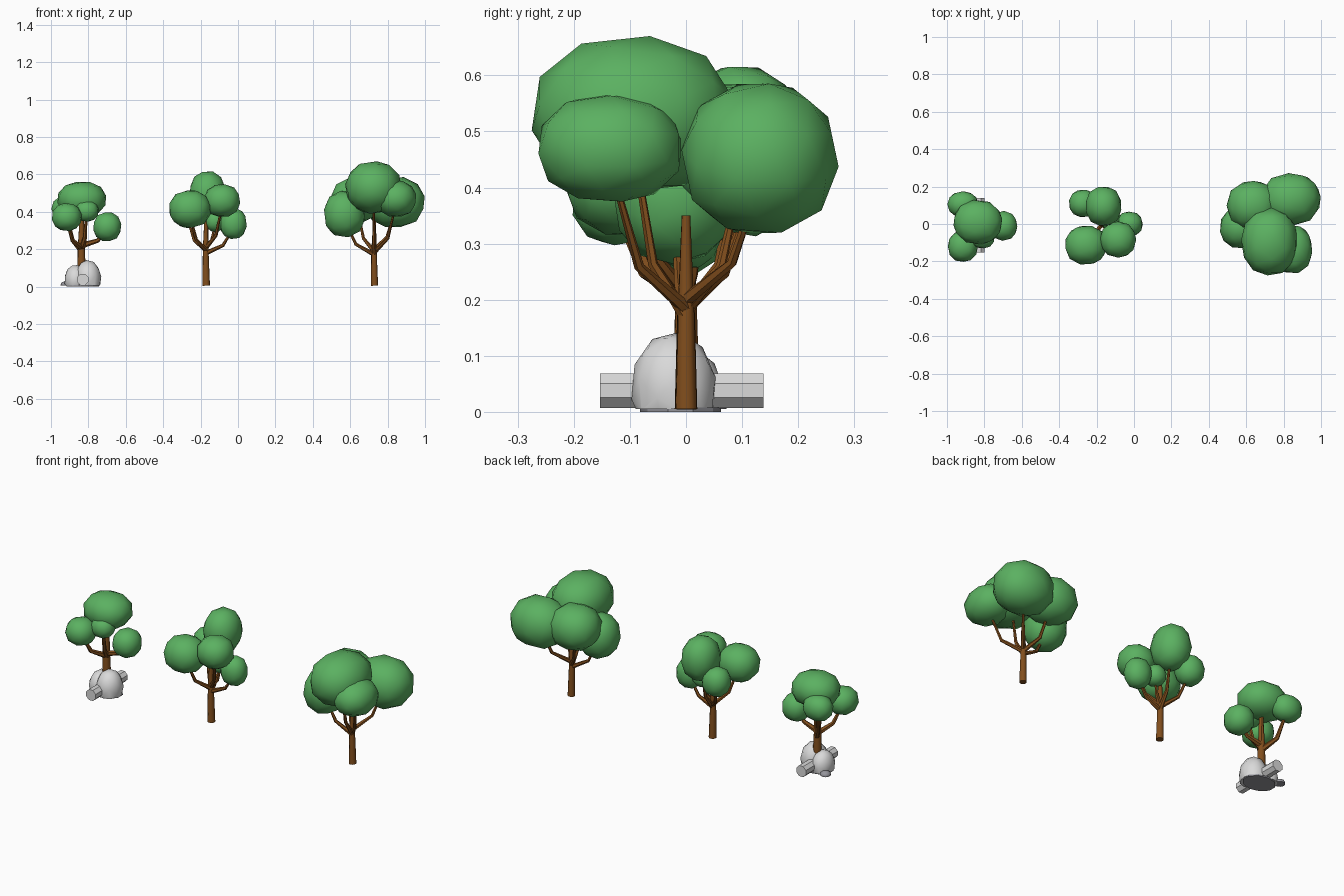
import bpy, bmesh, math, random
from mathutils import Vector, Matrix

random.seed(4)
if "Cube" in bpy.data.objects:
    bpy.data.objects.remove(bpy.data.objects["Cube"])


def material(name, rgb):
    m = bpy.data.materials.new(name)
    m.use_nodes = True
    m.diffuse_color = (*rgb, 1)
    m.node_tree.nodes["Principled BSDF"].inputs["Base Color"].default_value = (*rgb, 1)
    return m


LEAF = material("leaf green", (0.105, 0.44, 0.12))
BARK = material("bark brown", (0.22, 0.076, 0.012))
STONE = material("stone grey", (0.7, 0.7, 0.7))
SLATE = material("dark slate", (0.3, 0.3, 0.33))
GROUND = 0.005


def finish(bm, name, mat, angle):
    bmesh.ops.recalc_face_normals(bm, faces=bm.faces)
    me = bpy.data.meshes.new(name)
    bm.to_mesh(me)
    bm.free()
    me.materials.append(mat)
    ob = bpy.data.objects.new(name, me)
    bpy.context.collection.objects.link(ob)
    bpy.ops.object.select_all(action='DESELECT')
    ob.select_set(True)
    bpy.context.view_layer.objects.active = ob
    bpy.ops.object.shade_smooth_by_angle(angle=math.radians(angle))


def blob(name, centre, half, mat, power=0.91):
    """Low-poly, slightly boxy lump fitted to a box; anything below ground is cut flat."""
    bm = bmesh.new()
    bmesh.ops.create_icosphere(bm, subdivisions=2, radius=1)
    turn = Matrix.Rotation(random.uniform(0, 6), 3, 'Z') @ Matrix.Rotation(random.uniform(0, 3), 3, 'X')
    bmesh.ops.transform(bm, matrix=turn.to_4x4(), verts=bm.verts)
    for i in range(3):
        low = min(v.co[i] for v in bm.verts)
        high = max(v.co[i] for v in bm.verts)
        for v in bm.verts:
            t = 2 * (v.co[i] - low) / (high - low) - 1
            v.co[i] = centre[i] + half[i] * math.copysign(abs(t) ** power, t)
    if centre[2] - half[2] < GROUND:
        cut = bmesh.ops.bisect_plane(bm, geom=bm.verts[:] + bm.edges[:] + bm.faces[:],
                                     plane_co=(0, 0, GROUND), plane_no=(0, 0, 1), clear_inner=True)
        rim = [e for e in cut["geom_cut"] if isinstance(e, bmesh.types.BMEdge)]
        bmesh.ops.contextual_create(bm, geom=rim)
    finish(bm, name, mat, 50)


def tube(bm, points, radii, sides):
    """Tapered limb through a few points."""
    pts = [Vector(p) for p in points]
    rings = []
    for i, p in enumerate(pts):
        along = pts[min(i + 1, len(pts) - 1)] - pts[max(i - 1, 0)]
        side = along.cross(Vector((0.3, 1, 0))).normalized()
        other = along.cross(side).normalized()
        rings.append([bm.verts.new(p + radii[i] * (side * math.cos(a) + other * math.sin(a)))
                      for a in (2 * math.pi * k / sides for k in range(sides))])
    for a, b in zip(rings, rings[1:]):
        for k in range(sides):
            n = (k + 1) % sides
            bm.faces.new((a[k], a[n], b[n], b[k]))
    bm.faces.new(rings[0])
    bm.faces.new(rings[-1])


def tree(name, x, trunk_r, fork, top, clumps):
    """Trunk with one elbowed branch per leaf clump (centre, half size)."""
    bm = bmesh.new()
    tube(bm, [(x, 0, GROUND), (x - 0.003, 0, fork), (x, 0, top)],
         [trunk_r, trunk_r * 0.75, trunk_r * 0.4], 8)
    for i, (c, half) in enumerate(clumps):
        c = Vector(c)
        base = Vector((x, 0, fork - 0.02 + 0.015 * (i % 3)))
        elbow = base.lerp(c, 0.62)
        elbow.z = base.z + 0.26 * (c.z - base.z)
        tip = Vector((c.x, c.y, c.z - 0.3 * half[2]))
        tube(bm, [base, elbow, tip], [trunk_r * 0.62, trunk_r * 0.45, trunk_r * 0.25], 6)
        blob(f"{name}_leaves_{i + 1}", c, half, LEAF)
    finish(bm, name + "_trunk", BARK, 50)


# Small tree
tree("small_tree", -0.835, 0.026, 0.21, 0.4, [
    ((-0.835, 0.01, 0.467), (0.13, 0.118, 0.093)),
    ((-0.915, -0.12, 0.372), (0.08, 0.082, 0.075)),
    ((-0.699, -0.01, 0.32), (0.075, 0.08, 0.076)),
    ((-0.915, 0.105, 0.415), (0.083, 0.07, 0.07)),
    ((-0.81, -0.07, 0.405), (0.064, 0.06, 0.057))])

# Middle tree
tree("middle_tree", -0.17, 0.021, 0.2, 0.4, [
    ((-0.163, 0.095, 0.495), (0.095, 0.104, 0.12)),
    ((-0.257, -0.113, 0.415), (0.11, 0.103, 0.099)),
    ((-0.085, -0.083, 0.46), (0.097, 0.097, 0.087)),
    ((-0.025, 0.0, 0.337), (0.072, 0.066, 0.082)),
    ((-0.272, 0.11, 0.395), (0.075, 0.073, 0.082)),
    ((-0.122, 0.02, 0.35), (0.055, 0.055, 0.055))])

# Large tree
tree("large_tree", 0.73, 0.02, 0.19, 0.35, [
    ((0.725, -0.095, 0.53), (0.152, 0.18, 0.14)),
    ((0.845, -0.135, 0.47), (0.108, 0.128, 0.095)),
    ((0.838, 0.132, 0.452), (0.16, 0.14, 0.133)),
    ((0.57, -0.02, 0.388), (0.11, 0.11, 0.124)),
    ((0.635, 0.1, 0.465), (0.14, 0.13, 0.12))])

# Stones around the small tree
blob("large_stone", (-0.802, -0.022, 0.042), (0.071, 0.075, 0.1), STONE, 1)
blob("medium_stone", (-0.87, -0.005, 0.035), (0.057, 0.068, 0.08), STONE, 1)
blob("pebble", (-0.92, 0.045, 0.01), (0.028, 0.028, 0.02), SLATE, 1)

# Thin dark slab beneath the stones
bm = bmesh.new()
bmesh.ops.create_cone(bm, cap_ends=True, segments=10, radius1=0.08, radius2=0.08, depth=0.008,
                      matrix=Matrix.Translation((-0.83, -0.01, 0.004)) @ Matrix.Diagonal((1.15, 0.9, 1, 1)))
finish(bm, "slab", SLATE, 30)

# Octagonal log lying front to back
bm = bmesh.new()
bmesh.ops.create_cone(bm, cap_ends=True, segments=8, radius1=0.033, radius2=0.033, depth=0.291,
                      matrix=Matrix.Translation((-0.83, -0.0075, 0.038))
                      @ Matrix.Rotation(math.pi / 2, 4, 'X') @ Matrix.Rotation(math.pi / 8, 4, 'Z'))
finish(bm, "log", STONE, 30)
